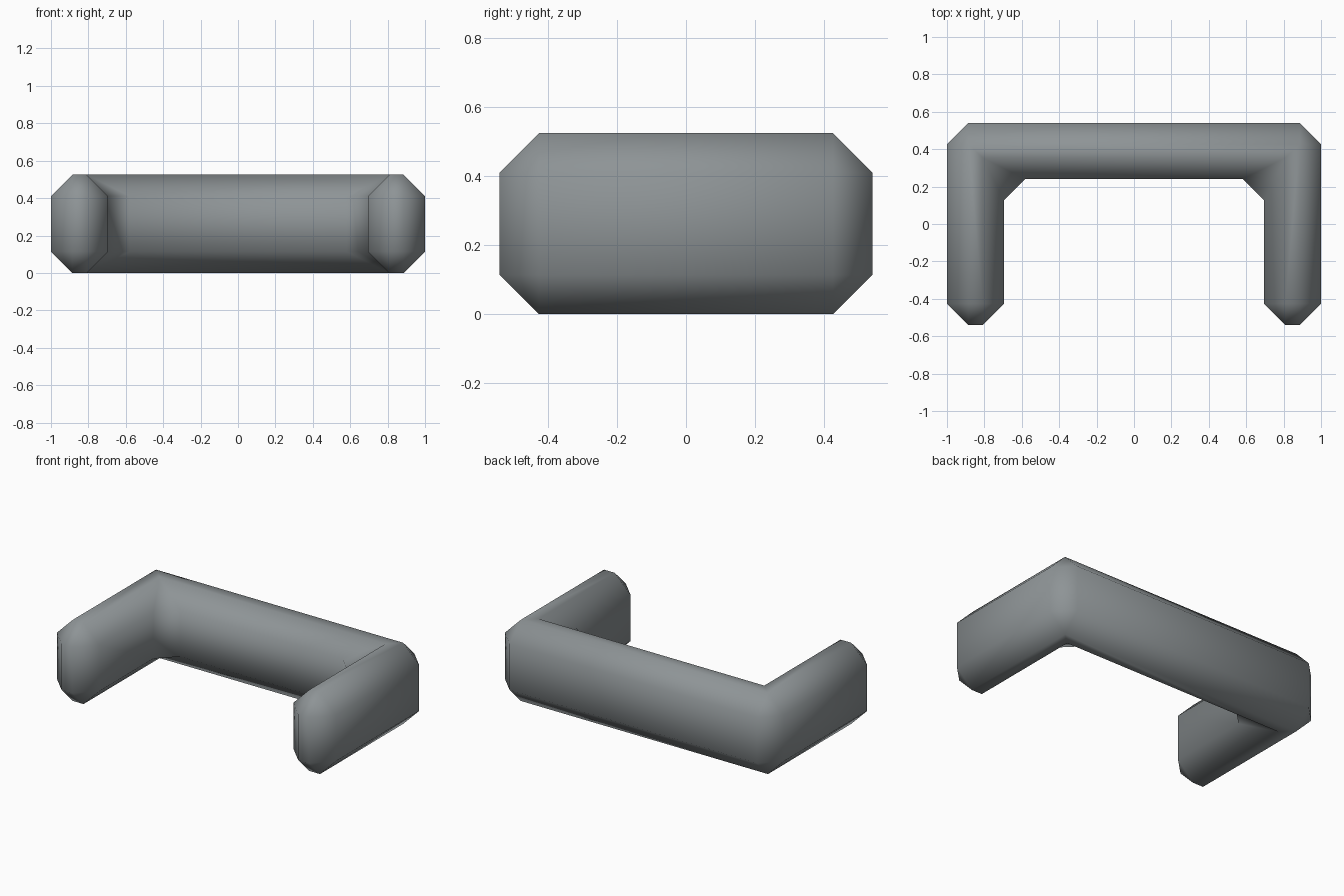
import bpy, bmesh

if "Cube" in bpy.data.objects:
    bpy.data.objects.remove(bpy.data.objects["Cube"])

# Single matte grey
grey = bpy.data.materials.new("slate grey")
grey.diffuse_color = (0.27, 0.295, 0.305, 1)
grey.use_nodes = True
grey.node_tree.nodes["Principled BSDF"].inputs["Base Color"].default_value = grey.diffuse_color

# U-shaped plan, open towards the front
W, D, H = 1.0, 0.54, 0.525
INNER_X, INNER_Y = 0.695, 0.24
half = [(W, D), (W, -D), (INNER_X, -D), (INNER_X, INNER_Y)]
plan = half + [(-x, y) for x, y in reversed(half)]

bm = bmesh.new()
base = bm.faces.new([bm.verts.new((x, y, 0)) for x, y in plan])
top = bmesh.ops.extrude_face_region(bm, geom=[base], use_keep_orig=True)
bmesh.ops.translate(bm, vec=(0, 0, H),
                    verts=[v for v in top["geom"] if isinstance(v, bmesh.types.BMVert)])
bmesh.ops.recalc_face_normals(bm, faces=bm.faces)
for f in bm.faces:
    f.smooth = True

mesh = bpy.data.meshes.new("u_bracket")
bm.to_mesh(mesh)
bm.free()
mesh.materials.append(grey)
bracket = bpy.data.objects.new("u_bracket", mesh)
bpy.context.collection.objects.link(bracket)

# One-segment chamfer on every edge, shaded smooth across
bevel = bracket.modifiers.new("chamfer", 'BEVEL')
bevel.width = 0.114
bevel.segments = 1
bevel.limit_method = 'ANGLE'
bevel.use_clamp_overlap = False
